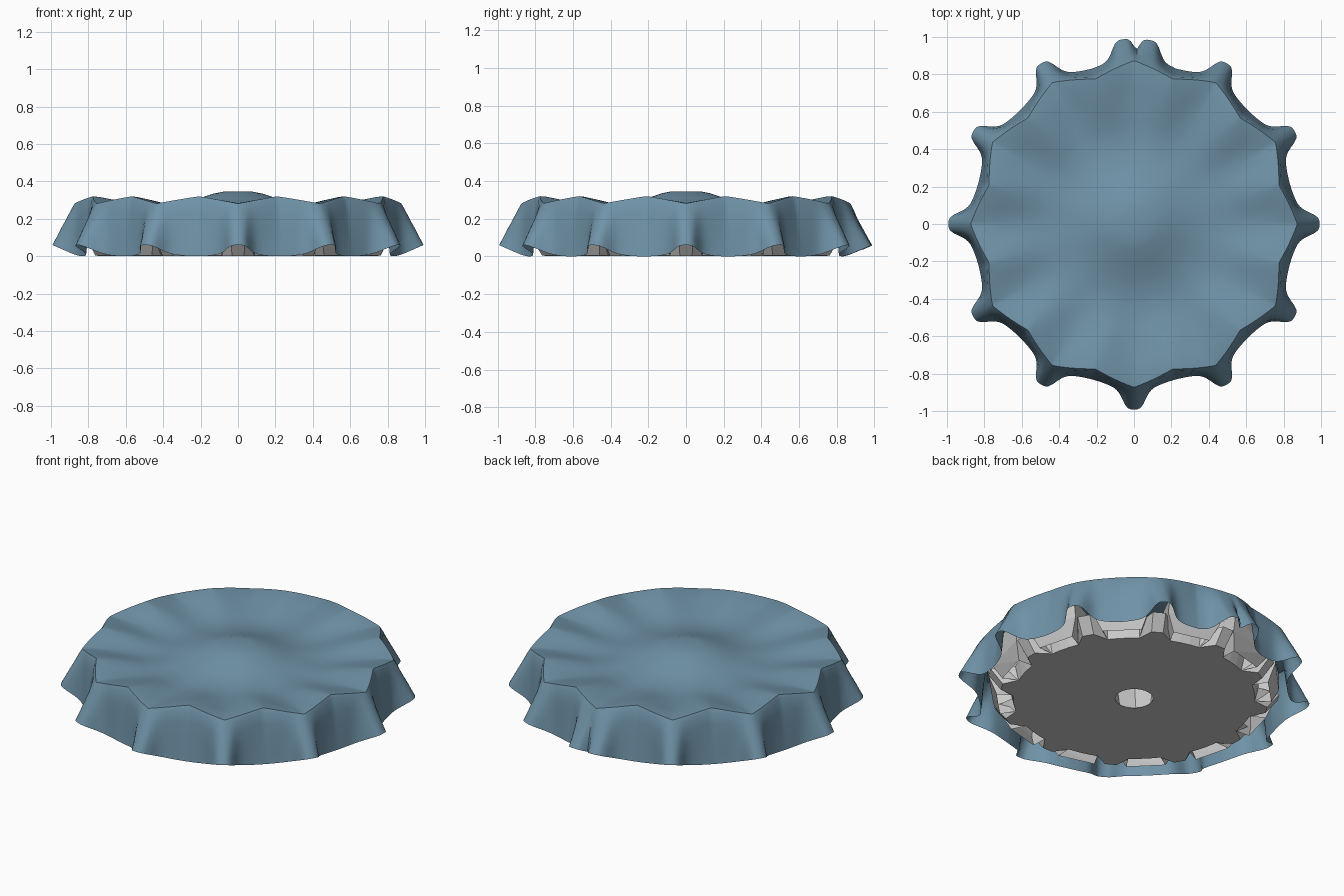
import bpy, bmesh, math, random

if "Cube" in bpy.data.objects:
    bpy.data.objects.remove(bpy.data.objects["Cube"])
random.seed(4)


def make_object(name, bm, mat=None):
    bmesh.ops.recalc_face_normals(bm, faces=bm.faces)
    me = bpy.data.meshes.new(name)
    bm.to_mesh(me)
    bm.free()
    ob = bpy.data.objects.new(name, me)
    bpy.context.collection.objects.link(ob)
    if mat:
        me.materials.append(mat)
    return ob


cloth_mat = bpy.data.materials.new("blue_cloth")
cloth_mat.diffuse_color = (0.16, 0.29, 0.39, 1)
cloth_mat.use_nodes = True
cloth_mat.node_tree.nodes["Principled BSDF"].inputs["Base Color"].default_value = cloth_mat.diffuse_color

# Cloth cover rows: (radius, z) over a stone, (radius, z) at a fold,
# and how tightly the fold is gathered (None = soft wave on the top)
rows = [
    (0.08, 0.345, 0.08, 0.345, None), (0.13, 0.335, 0.13, 0.335, None),
    (0.20, 0.312, 0.20, 0.312, None), (0.28, 0.285, 0.28, 0.285, None),
    (0.37, 0.265, 0.37, 0.264, None), (0.46, 0.260, 0.46, 0.257, None),
    (0.54, 0.270, 0.54, 0.262, None), (0.62, 0.289, 0.63, 0.270, None),
    (0.70, 0.304, 0.73, 0.279, None), (0.765, 0.317, 0.815, 0.284, 0),
    (0.803, 0.320, 0.873, 0.282, 0), (0.815, 0.300, 0.892, 0.250, 0.15),
    (0.828, 0.230, 0.920, 0.195, 0.45), (0.840, 0.150, 0.948, 0.145, 0.7),
    (0.850, 0.070, 0.972, 0.098, 0.9), (0.860, 0.0, 0.992, 0.060, 1),
]
N = 360


def fold_weight(deg, tight):
    d = abs((deg + 15) % 30 - 15)
    u = (1 + math.cos(math.radians(12 * d))) / 2
    if tight is None:
        return u
    rim = (1 - d / 15) ** 1.15
    if abs(deg - 90) < 15:             # the back fold is split in two
        d = min(abs(deg - 93.5), abs(deg - 85))
    hem = 0.84 / (1 + (d / 4) ** 4) + 0.16 * u
    return rim * (1 - tight) + hem * tight


bm = bmesh.new()
centre = bm.verts.new((0, 0, 0.346))
prev = None
for r0, z0, r1, z1, tight in rows:
    ring = []
    for j in range(N):
        deg = 360 * j / N
        a = math.radians(deg)
        w = fold_weight(deg, tight)
        r = r0 + (r1 - r0) * w
        z = z0 + (z1 - z0) * w
        ring.append(bm.verts.new((r * math.cos(a), r * math.sin(a), z)))
    for j in range(N):
        k = (j + 1) % N
        if prev:
            bm.faces.new((prev[j], ring[j], ring[k], prev[k]))
        else:
            bm.faces.new((centre, ring[j], ring[k]))
    prev = ring
cover = make_object("cloth_cover", bm, cloth_mat)
bpy.context.view_layer.objects.active = cover
cover.select_set(True)
bpy.ops.object.shade_smooth_by_angle(angle=math.radians(35))

# Base plate with a notch under every stone, a centre hole and a flared edge
bm = bmesh.new()
rings = [[], [], []]
for j in range(72):
    deg = 5 * j + 2.5
    a = math.radians(deg)
    notch = abs(deg % 30 - 15) < 8
    r = 0.675 if notch else 0.75
    spots = ((0.105, 0.002), (r, 0.002), (r + (0.02 if notch else 0.07), 0.09))
    for ring, (rad, z) in zip(rings, spots):
        ring.append(bm.verts.new((rad * math.cos(a), rad * math.sin(a), z)))
for lo, hi in zip(rings, rings[1:]):
    for j in range(72):
        k = (j + 1) % 72
        bm.faces.new((lo[j], lo[k], hi[k], hi[j]))
make_object("base_plate", bm)


def hollow_hull(name, bm):
    """Faceted stone, open underneath."""
    bmesh.ops.convex_hull(bm, input=bm.verts)
    bmesh.ops.recalc_face_normals(bm, faces=bm.faces)
    low = [f for f in bm.faces if all(v.co.z < 0.01 for v in f.verts)]
    bmesh.ops.delete(bm, geom=low, context='FACES')
    make_object(name, bm)


# Ring of faceted stones under the cloth rim
for i in range(12):
    angle = math.radians(15 + 30 * i)
    bm = bmesh.new()
    # levels: z, inner radius, outer radius, inner half width, outer half width
    for z, ri, ro, wi, wo in ((0.004, 0.67, 0.76, 0.09, 0.11),
                              (0.10, 0.64, 0.805, 0.13, 0.17),
                              (0.20, 0.65, 0.80, 0.13, 0.165),
                              (0.262, 0.68, 0.785, 0.09, 0.12)):
        for r, t in ((ri, -wi), (ro, -wo), (ro, wo), (ri, wi)):
            if z > 0.01:
                r += random.uniform(-0.012, 0.006)
                t *= random.uniform(0.88, 1.0)
            bm.verts.new((r * math.cos(angle) - t * math.sin(angle),
                          r * math.sin(angle) + t * math.cos(angle), z))
    hollow_hull(f"rim_stone_{i + 1}", bm)

# Centre stone that props up the cloth
bm = bmesh.new()
for z, r in ((0.004, 0.12), (0.12, 0.14), (0.26, 0.12), (0.335, 0.07)):
    for k in range(8):
        a = math.radians(45 * k + random.uniform(-6, 6))
        bm.verts.new((r * math.cos(a), r * math.sin(a), z))
hollow_hull("centre_stone", bm)
